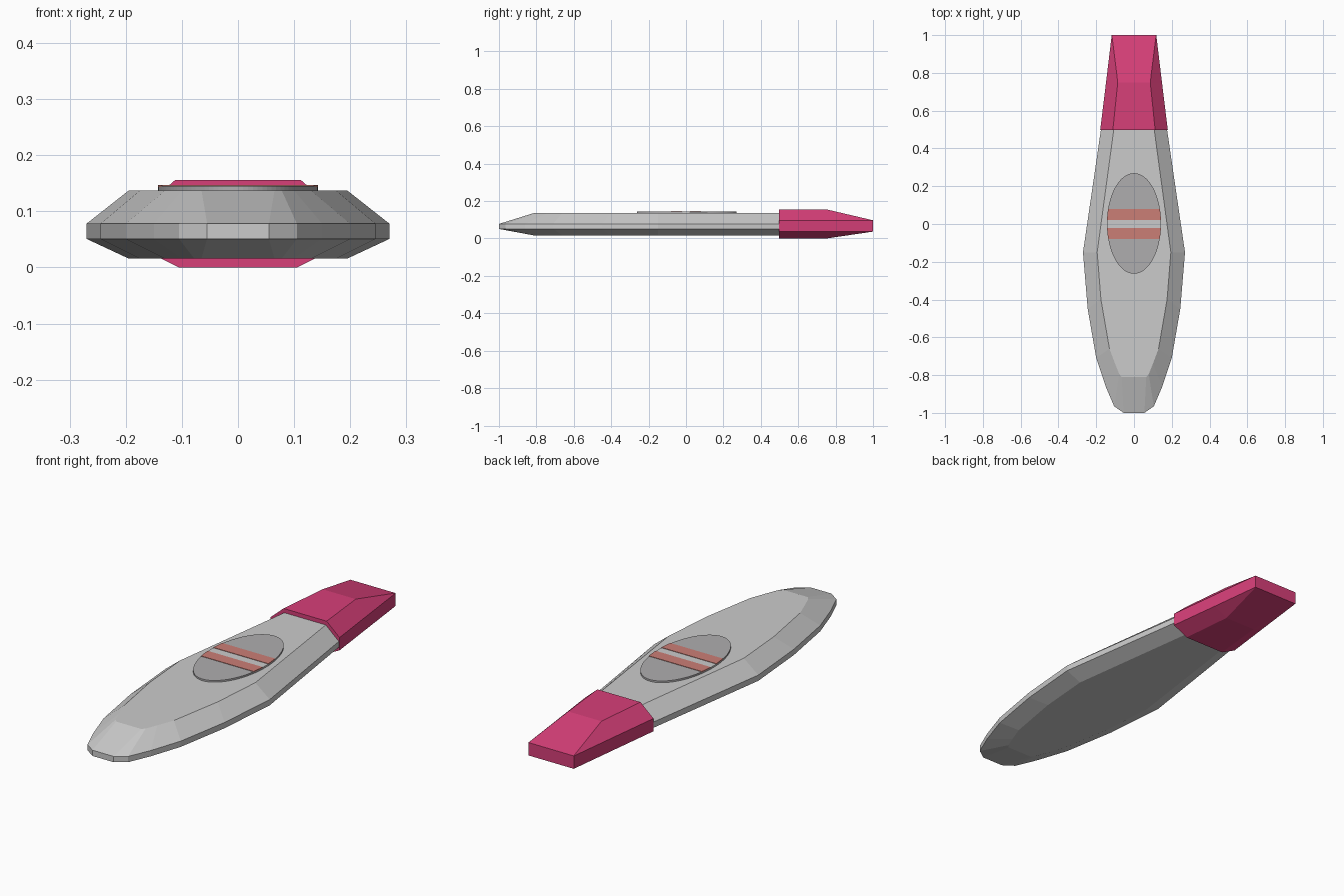
import bpy, math

if "Cube" in bpy.data.objects:
    bpy.data.objects.remove(bpy.data.objects["Cube"])


def make_mesh(name, verts, faces, color=None):
    me = bpy.data.meshes.new(name)
    me.from_pydata(verts, [], faces)
    me.update()
    ob = bpy.data.objects.new(name, me)
    bpy.context.collection.objects.link(ob)
    if color:
        mat = bpy.data.materials.new(name + "_color")
        mat.diffuse_color = (*color, 1)
        mat.use_nodes = True
        mat.node_tree.nodes["Principled BSDF"].inputs["Base Color"].default_value = mat.diffuse_color
        me.materials.append(mat)
    return ob


def loft(name, rings, color=None):
    """Closed solid through rings with equal point counts."""
    n = len(rings[0])
    verts = [p for r in rings for p in r]
    faces = [list(range(n))[::-1], list(range(n * (len(rings) - 1), n * len(rings)))]
    for k in range(len(rings) - 1):
        for i in range(n):
            j = (i + 1) % n
            faces.append((k * n + i, k * n + j, (k + 1) * n + j, (k + 1) * n + i))
    return make_mesh(name, verts, faces, color)


def mirrored(half, z):
    """Right-hand outline (front to back) mirrored into a full ring."""
    return [(x, y, z) for x, y in half] + [(-x, y, z) for x, y in reversed(half)]


# Body: wide side band, chamfered to inset top and bottom outlines
outer = [(.055, -1), (.105, -.965), (.15, -.86), (.20, -.71),
         (.245, -.45), (.27, -.15), (.175, .5)]
inner = [(.065, -.81), (.078, -.795), (.10, -.74), (.13, -.66),
         (.175, -.4), (.195, -.15), (.107, .5)]
loft("body", [mirrored(inner, .016), mirrored(outer, .051),
              mirrored(outer, .078), mirrored(inner, .137)])


# Cap: octagonal sections tapering to a flat rectangular end
def cap_section(y, w, top_w, bottom_w, z_bottom, z_top):
    half = [(bottom_w, z_bottom), (w, .037), (w, .097), (top_w, z_top)]
    pts = half + [(-x, z) for x, z in reversed(half)]
    return [(x, y, z) for x, z in reversed(pts)]


cap = loft("cap", [cap_section(.497, .179, .112, .105, 0, .156),
                   cap_section(.75, .148, .086, .08, 0, .156),
                   cap_section(1, .118, .117, .117, .0368, .0972)],
           (.68, .05, .19))


# Oval button, cut into bands across its length
def oval_slice(name, y0, y1, z0, z1, color=None):
    rx, ry, cy, steps = .143, .266, .003, 24
    lo = math.asin(max(-1, (y0 - cy) / ry))
    hi = math.asin(min(1, (y1 - cy) / ry))
    half = []
    for i in range(steps + 1):
        a = lo + (hi - lo) * i / steps
        half.append((max(rx * math.cos(a), .0005), cy + ry * math.sin(a)))
    return loft(name, [mirrored(half, z0), mirrored(half, z1)], color)


button_grey = (.43, .42, .43)
oval_slice("button_front", -1, -.02, .134, .145, button_grey)
oval_slice("button_middle", -.02, .02, .134, .145)
oval_slice("button_back", .02, 1, .134, .145, button_grey)

# Two raised stripes on the button
for label, y in (("front", -.05), ("back", .05)):
    oval_slice("stripe_" + label, y - .029, y + .029, .143, .147, (.6, .21, .18))
